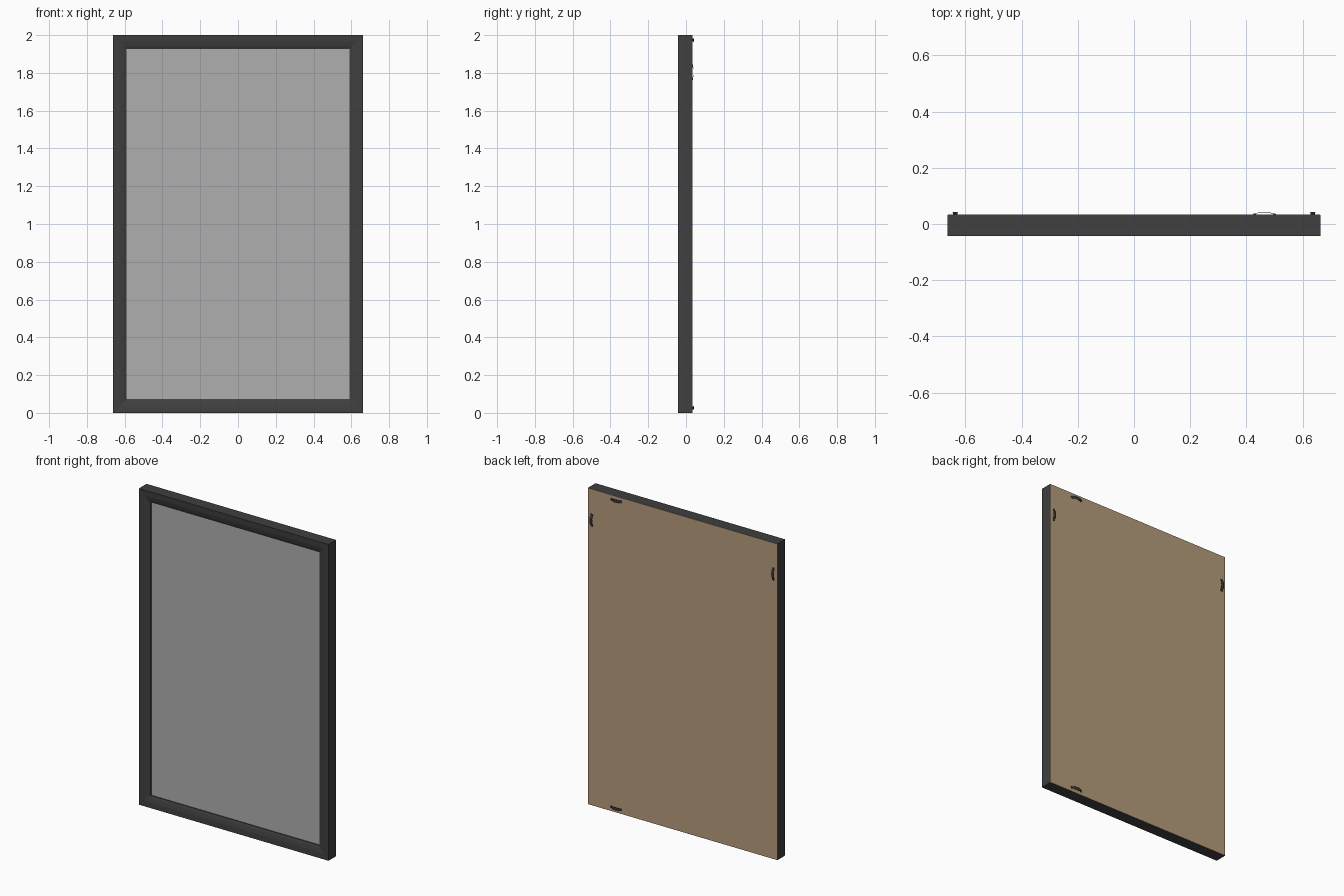
import bpy, bmesh, math
from mathutils import Vector

if "Cube" in bpy.data.objects:
    bpy.data.objects.remove(bpy.data.objects["Cube"])

W, H = 0.663, 2.0            # half width, full height
FRONT, BACK = -0.043, 0.034  # depth range without hangers


def material(name, rgb):
    m = bpy.data.materials.new(name)
    m.diffuse_color = (*rgb, 1)
    m.use_nodes = True
    m.node_tree.nodes["Principled BSDF"].inputs["Base Color"].default_value = m.diffuse_color
    return m


BLACK = material("charcoal frame", (0.05, 0.05, 0.05))
GREY = material("grey panel", (0.43, 0.43, 0.43))
BROWN = material("brown backing board", (0.46, 0.33, 0.2))
METAL = material("dark metal", (0.04, 0.04, 0.04))


def finish(name, bm, mat):
    bmesh.ops.recalc_face_normals(bm, faces=bm.faces)
    me = bpy.data.meshes.new(name)
    bm.to_mesh(me)
    bm.free()
    me.materials.append(mat)
    ob = bpy.data.objects.new(name, me)
    bpy.context.collection.objects.link(ob)
    return ob


def box(name, lo, hi, mat):
    bm = bmesh.new()
    bmesh.ops.create_cube(bm, size=1)
    for v in bm.verts:
        v.co = [(a + b) / 2 + c * (b - a) for a, b, c in zip(lo, hi, v.co)]
    return finish(name, bm, mat)


# Mitred frame: a moulding profile (inset, y) swept round four corners
profile = [(0, BACK - 0.002), (0, FRONT), (0.035, -0.041), (0.058, -0.036),
           (0.073, -0.030), (0.073, BACK - 0.002)]
bm = bmesh.new()
rings = []
for sx, sz in ((-1, -1), (1, -1), (1, 1), (-1, 1)):
    rings.append([bm.verts.new((sx * (W - i), y, H / 2 + sz * (H / 2 - i)))
                  for i, y in profile])
n = len(profile)
for c in range(4):
    a, b = rings[c], rings[(c + 1) % 4]
    for k in range(n):
        bm.faces.new((a[k], a[(k + 1) % n], b[(k + 1) % n], b[k]))
finish("frame", bm, BLACK)

# Display panel and backing board
box("front_panel", (-0.591, -0.024, 0.072), (0.591, -0.018, H - 0.072), GREY)
box("backing_board", (-W + 0.0005, BACK - 0.002, 0.0005),
    (W - 0.0005, BACK, H - 0.0005), BROWN)


def hanger(name, centre, along, across):
    """Sawtooth hanger: flat rounded tabs, arched strip, two screws."""
    along, across, out = Vector(along), Vector(across), Vector((0, 1, 0))
    base = Vector(centre)
    # (u, height, half width) stations of one half, from tip to arch
    half = [(0.041, 0.0005, 0.004), (0.038, 0.0005, 0.008),
            (0.031, 0.0005, 0.008), (0.027, 0.0015, 0.0065),
            (0.020, 0.0065, 0.009)]
    teeth = [(0.016 - 0.002 * i, 0.0075, 0.010 if i % 2 else 0.0075)
             for i in range(17)]
    stations = half + teeth + [(-u, w, h) for u, w, h in reversed(half)]
    bm = bmesh.new()
    prev = None
    for u, w, h in stations:
        tooth = abs(u) < 0.017
        row = []
        for v, dw in ((-h, 0), (0.010 if tooth else h, 0),
                      (0.010 if tooth else h, 0.0015), (-h, 0.0015)):
            row.append(bm.verts.new(base + along * u + across * v + out * (w + dw)))
        if prev:
            for k in range(4):
                bm.faces.new((prev[k], prev[(k + 1) % 4], row[(k + 1) % 4], row[k]))
        else:
            bm.faces.new(row)
        prev = row
    bm.faces.new(prev)
    # screw heads
    for s in (-1, 1):
        loops = [[bm.verts.new(base + along * (s * 0.0345 + r * math.cos(t))
                               + across * (r * math.sin(t)) + out * w)
                  for t in (k * math.tau / 12 for k in range(12))]
                 for r, w in ((0.005, 0.001), (0.005, 0.003), (0.003, 0.004))]
        for a, b in zip(loops, loops[1:]):
            for k in range(12):
                bm.faces.new((a[k], a[(k + 1) % 12], b[(k + 1) % 12], b[k]))
        bm.faces.new(loops[0])
        bm.faces.new(loops[-1])
    finish(name, bm, METAL)


# Four hangers on the back, teeth facing the middle
hanger("hanger_left", (-0.636, BACK, 1.803), (0, 0, 1), (-1, 0, 0))
hanger("hanger_right", (0.636, BACK, 1.803), (0, 0, 1), (1, 0, 0))
hanger("hanger_top", (0.464, BACK, 1.973), (1, 0, 0), (0, 0, 1))
hanger("hanger_bottom", (0.464, BACK, 0.027), (1, 0, 0), (0, 0, -1))
